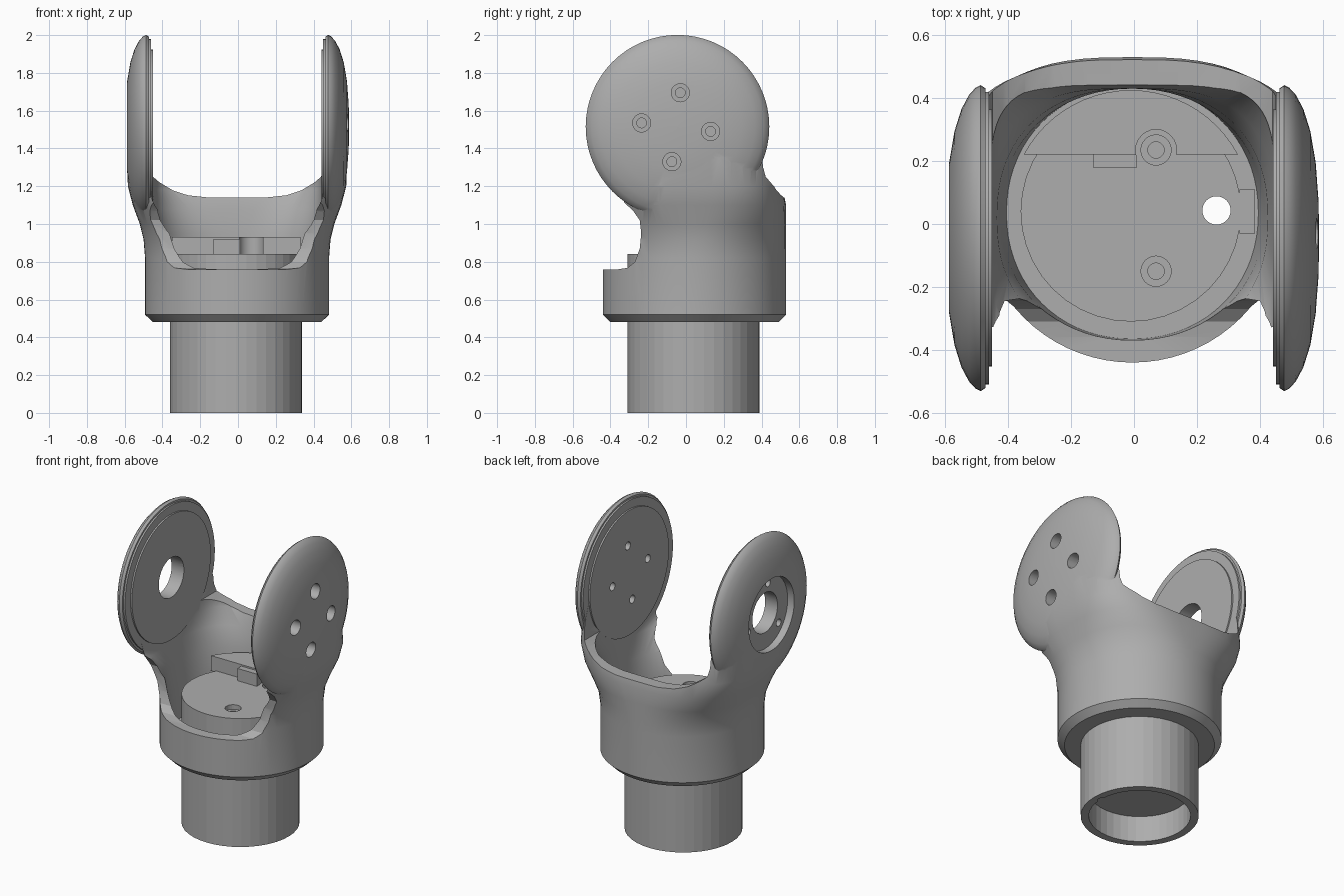
import bpy, bmesh, math
from mathutils import Matrix, Vector

cube = bpy.data.objects.get("Cube")
if cube:
    bpy.data.objects.remove(cube)

CX = -0.005                 # symmetry plane
HUB_Y, HUB_Z = -0.045, 1.515  # centre of the arm discs

grey = bpy.data.materials.new("grey_plastic")
grey.use_nodes = True
colour = (0.42, 0.42, 0.42, 1)
grey.diffuse_color = colour
grey.node_tree.nodes["Principled BSDF"].inputs["Base Color"].default_value = colour


def make(name, bm):
    bmesh.ops.recalc_face_normals(bm, faces=bm.faces)
    mesh = bpy.data.meshes.new(name)
    bm.to_mesh(mesh)
    bm.free()
    mesh.materials.append(grey)
    obj = bpy.data.objects.new(name, mesh)
    bpy.context.collection.objects.link(obj)
    return obj


def loft(name, rings):
    """Skin closed rings of equal length and cap both ends."""
    bm = bmesh.new()
    rows = [[bm.verts.new(p) for p in ring] for ring in rings]
    n = len(rows[0])
    for a, b in zip(rows, rows[1:]):
        for i in range(n):
            j = (i + 1) % n
            bm.faces.new((a[i], a[j], b[j], b[i]))
    bm.faces.new(rows[0])
    bm.faces.new(rows[-1])
    return make(name, bm)


def superellipse(z, rx, ry, cy, power, n=72):
    ring = []
    for i in range(n):
        c, s = math.cos(math.tau * i / n), math.sin(math.tau * i / n)
        e = 2 / power
        ring.append((CX + rx * math.copysign(abs(c) ** e, c),
                     cy + ry * math.copysign(abs(s) ** e, s), z))
    return ring


def cylinder(name, centre, radius, depth, axis="Z", sides=32):
    bm = bmesh.new()
    turn = Matrix.Rotation(math.pi / 2, 4, "Y") if axis == "X" else Matrix()
    bmesh.ops.create_cone(bm, cap_ends=True, segments=sides, radius1=radius,
                          radius2=radius, depth=depth,
                          matrix=Matrix.Translation(centre) @ turn)
    return make(name, bm)


def box(name, centre, size):
    bm = bmesh.new()
    bmesh.ops.create_cube(bm, size=1, matrix=Matrix.Translation(centre) @ Matrix.Diagonal((*size, 1)))
    return make(name, bm)


def combine(obj, tool, operation="DIFFERENCE"):
    mod = obj.modifiers.new("cut", "BOOLEAN")
    mod.operation, mod.solver, mod.object = operation, "EXACT", tool
    bpy.context.view_layer.objects.active = obj
    bpy.ops.object.modifier_apply(modifier=mod.name)
    bpy.data.objects.remove(tool)


def smooth(obj, angle):
    bpy.ops.object.select_all(action="DESELECT")
    obj.select_set(True)
    bpy.context.view_layer.objects.active = obj
    bpy.ops.object.shade_smooth_by_angle(angle=math.radians(angle))


# Yoke body: round cup widening into the two arms
body = [(0.48, 0.445, 0.445, 0.045, 2), (0.52, 0.487, 0.485, 0.045, 2),
        (0.82, 0.487, 0.485, 0.045, 2), (0.92, 0.495, 0.485, 0.045, 2.1),
        (1.0, 0.515, 0.485, 0.045, 2.4), (1.1, 0.552, 0.485, 0.045, 2.8),
        (1.2, 0.578, 0.47, 0.04, 3.1), (1.35, 0.583, 0.455, 0.035, 3),
        (1.5, 0.565, 0.46, 0.01, 2.7), (1.62, 0.525, 0.45, 0, 2.5)]
yoke = loft("yoke", [superellipse(*row) for row in body])

# Side outline of the cup and neck
outline = [(-0.6, 0.4), (0.6, 0.4), (0.6, 1.12), (0.53, 1.13), (0.505, 1.22),
           (0.485, 1.4), (0.455, 1.55), (0.36, 1.7), (0, 1.7), (-0.3, 1.4),
           (-0.42, 1.22), (-0.35, 1.135), (-0.28, 1.07), (-0.245, 1.02), (-0.237, 0.95),
           (-0.245, 0.87), (-0.27, 0.8), (-0.31, 0.768), (-0.36, 0.76), (-0.6, 0.76)]
combine(yoke, loft("side_cutter", [[(x, y, z) for y, z in outline] for x in (-1, 1)]), "INTERSECT")

# Hollow inside, then the dipped back rim and the gap between the arms
hollow = [(0.6, 0.4, 0.4, 0.035, 2.1), (0.8, 0.42, 0.4, 0.03, 2.1),
          (0.95, 0.43, 0.41, 0.02, 2.3), (1.08, 0.452, 0.46, -0.03, 3),
          (1.18, 0.455, 0.6, -0.15, 5), (1.3, 0.455, 0.6, -0.15, 6)]
combine(yoke, loft("hollow_cutter", [superellipse(*row) for row in hollow]))
half_rim = [(0.15, 1.14), (0.26, 1.152), (0.34, 1.178), (0.41, 1.22), (0.445, 1.25), (0.455, 1.3), (0.455, 2.2)]
rim = half_rim + [(-x, z) for x, z in reversed(half_rim)]
combine(yoke, loft("rim_cutter", [[(CX + x, y, z) for x, z in rim] for y in (-1, 1)]))

# Domed arm discs, turned around the x axis: (radius, distance from the middle)
dome = [(0.001, 0.593), (0.12, 0.591), (0.24, 0.582), (0.34, 0.565), (0.41, 0.543),
        (0.455, 0.519), (0.478, 0.498), (0.486, 0.482), (0.476, 0.467), (0.464, 0.467),
        (0.464, 0.456), (0.408, 0.456), (0.408, 0.446), (0.001, 0.446)]
for side in (-1, 1):
    rings = []
    for r, x in dome:
        rings.append([(CX + side * x, HUB_Y + r * math.cos(math.tau * i / 64),
                       HUB_Z + r * math.sin(math.tau * i / 64)) for i in range(64)])
    combine(yoke, loft("arm_disc", rings), "UNION")

# Counterbored screw holes in one arm
for y, z in ((-0.03, 1.695), (-0.235, 1.535), (0.13, 1.49), (-0.075, 1.33)):
    combine(yoke, cylinder("screw_cutter", (0.5, y, z), 0.026, 0.4, "X", 20))
    combine(yoke, cylinder("bore_cutter", (0.61, y, z), 0.048, 0.2, "X", 24))

# Bearing seat with three small holes in the other arm
combine(yoke, cylinder("seat_cutter", (-0.64, HUB_Y, HUB_Z), 0.235, 0.2, "X", 48))
combine(yoke, cylinder("bearing_cutter", (-0.5, HUB_Y, HUB_Z), 0.13, 0.4, "X", 40))
for k in range(3):
    a = math.radians(100 + 120 * k)
    spot = (-0.56, HUB_Y + 0.185 * math.cos(a), HUB_Z + 0.185 * math.sin(a))
    combine(yoke, cylinder("pin_cutter", spot, 0.024, 0.12, "X", 16))

# Base tube with a closed top, open from below
TX, TY = -0.01, 0.04
combine(yoke, cylinder("tube_seat_cutter", (TX, TY, 0.6), 0.345, 0.6, sides=40))
tube = cylinder("base_tube", (TX, TY, 0.42), 0.35, 0.84, sides=40)
combine(tube, cylinder("socket_cutter", (TX, TY, 0.035), 0.302, 0.27, sides=40))
combine(tube, cylinder("cable_cutter", (0.262, 0.043, 0.5), 0.045, 1.2, sides=24))

# Raised crescent and key tab behind the tube top
crescent = cylinder("back_crescent", (TX, 0.04, 0.88), 0.385, 0.1, sides=64)
combine(crescent, box("crescent_cutter", (0, -0.28, 0.88), (1, 1, 0.3)))
combine(crescent, box("notch_piece", (-0.06, 0.22, 0.88), (0.14, 0.08, 0.08)), "UNION")
combine(crescent, cylinder("screw_clearance", (0.07, 0.235, 0.9), 0.065, 0.3, sides=24))
tab = box("key_tab", (0.36, 0.04, 0.72), (0.05, 0.14, 0.24))

# Counterbored screws in the tube top
for y in (0.235, -0.15):
    combine(tube, cylinder("screw_cutter", (0.07, y, 0.84), 0.048, 0.06, sides=24))
    combine(tube, cylinder("screw_cutter", (0.07, y, 0.8), 0.026, 0.2, sides=20))

smooth(yoke, 28)
smooth(crescent, 30)
